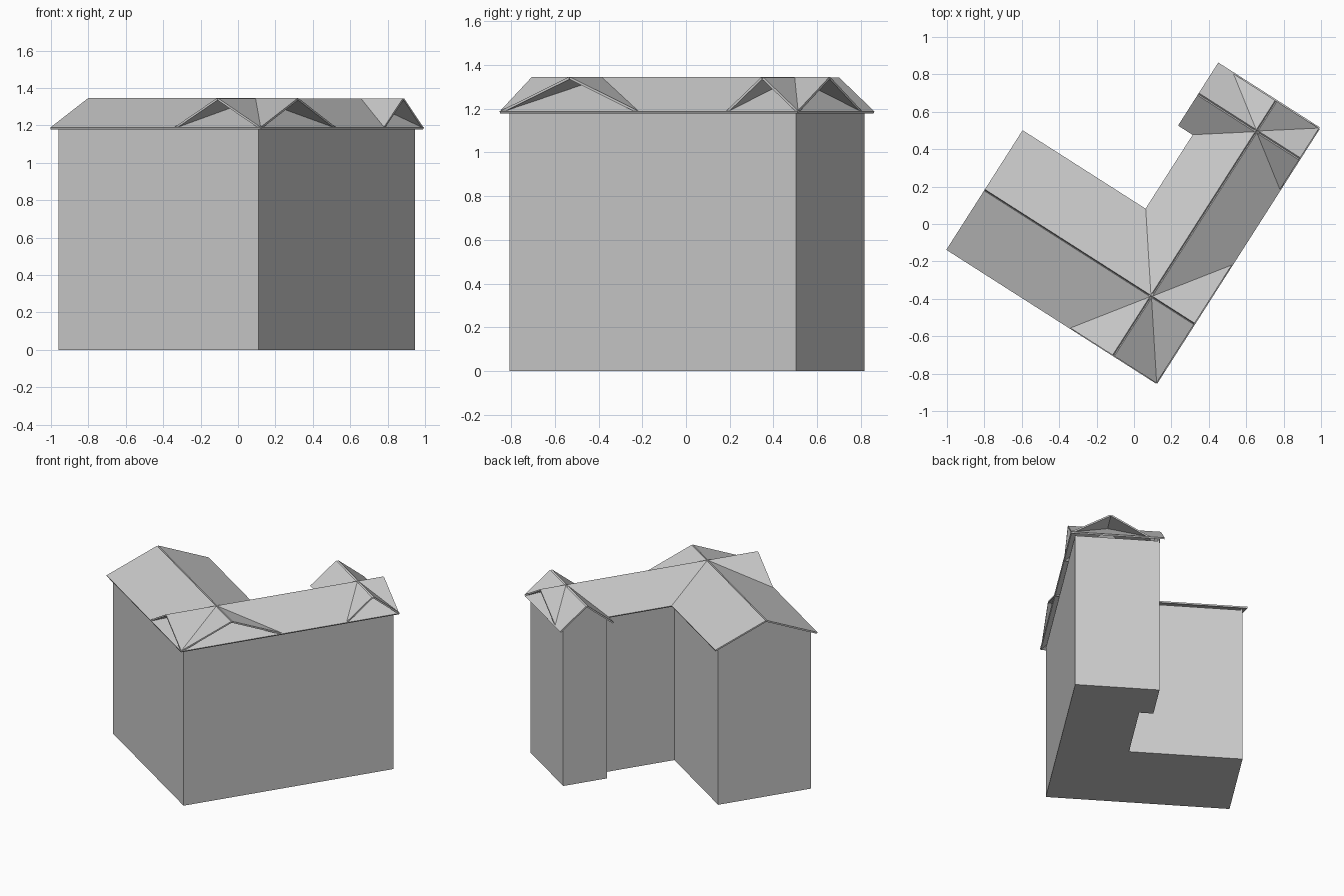
import bpy
from mathutils import Vector, Matrix

cube = bpy.data.objects.get("Cube")
if cube:
    bpy.data.objects.remove(cube, do_unlink=True)

# One plain grey for walls and roofs
grey = bpy.data.materials.new("light_grey")
grey.use_nodes = True
colour = (0.6, 0.6, 0.6, 1)
grey.diffuse_color = colour
grey.node_tree.nodes["Principled BSDF"].inputs["Base Color"].default_value = colour

# Plan frame: origin at the outer roof corner, a along the left wing, b along the right wing
A = Vector((-0.843, 0.538, 0))
B = Vector((0.538, 0.843, 0))
FRAME = Matrix((A, B, (0, 0, 1))).transposed().to_4x4()
FRAME.translation = (0.12, -0.85, 0)

EAVE, RIDGE, THICK, OVERHANG = 1.178, 1.335, 0.011, 0.03


def prism(name, outline, sweep):
    """Sweep a flat outline along a vector into a closed solid."""
    sweep = Vector(sweep)
    near = [Vector(p) for p in outline]
    n = len(near)
    verts = near + [p + sweep for p in near]
    faces = [tuple(range(n)), tuple(range(n, 2 * n))]
    faces += [(i, (i + 1) % n, n + (i + 1) % n, n + i) for i in range(n)]
    mesh = bpy.data.meshes.new(name)
    mesh.from_pydata([FRAME @ v for v in verts], [], faces)
    mesh.materials.append(grey)
    obj = bpy.data.objects.new(name, mesh)
    bpy.context.collection.objects.link(obj)
    import bmesh
    bm = bmesh.new()
    bm.from_mesh(mesh)
    bmesh.ops.recalc_face_normals(bm, faces=bm.faces)
    bm.to_mesh(mesh)
    bm.free()
    return obj


def gable_roof(name, low, high, along_a):
    """Two thin sloping slabs that meet at a ridge along the a or b direction."""
    run, across = (0, 1) if along_a else (1, 0)
    mid = (low[across] + high[across]) / 2
    for side, edge in (("near", low[across]), ("far", high[across])):
        slope = Vector((mid - edge, RIDGE - EAVE)).normalized()
        normal = Vector((-slope.y, slope.x)) * (1 if slope.x > 0 else -1) * THICK
        section = [(edge, EAVE), (mid, RIDGE)]
        section += [(mid + normal.x, RIDGE + normal.y), (edge + normal.x, EAVE + normal.y)]
        outline = []
        for c, z in section:
            p = [0, 0, z]
            p[run], p[across] = low[run], c
            outline.append(p)
        sweep = [0, 0, 0]
        sweep[run] = high[run] - low[run]
        prism(f"{name}_{side}_slope", outline, sweep)


def gable_wall(name, a, b0, b1):
    """Wall panel closing the free end of a roof that runs along a."""
    shoulder = EAVE + (RIDGE - EAVE) * OVERHANG * 2 / (b1 - b0)
    left, right = b0 + OVERHANG, b1 - OVERHANG
    prism(name, [(a, left, EAVE), (a, left, shoulder), (a, (b0 + b1) / 2, RIDGE),
                 (a, right, shoulder), (a, right, EAVE)], (-0.01, 0, 0))


# Roof plans
LEFT_LEN, LEFT_W = 1.33, 0.75
RIGHT_LEN, RIGHT_W = 1.615, 0.545
END_LEN, END_B = 0.643, 1.229

# Walls: a single block following the stepped plan
o = OVERHANG
plan = [(o, o), (LEFT_LEN - o, o), (LEFT_LEN - o, LEFT_W - o), (RIGHT_W - o, LEFT_W - o),
        (RIGHT_W - o, END_B + o), (END_LEN - o, END_B + o),
        (END_LEN - o, RIGHT_LEN - o), (o, RIGHT_LEN - o)]
prism("walls", [(a, b, 0) for a, b in plan], (0, 0, EAVE))

# Crossing gable roofs
gable_roof("left_wing_roof", (0, 0), (LEFT_LEN, LEFT_W), True)
gable_roof("right_wing_roof", (0, 0), (RIGHT_W, RIGHT_LEN), False)
gable_roof("end_wing_roof", (0, END_B), (END_LEN, RIGHT_LEN), True)

# Gable walls at the free ends
gable_wall("left_wing_gable", LEFT_LEN - o, 0, LEFT_W)
gable_wall("end_wing_gable", END_LEN - o, END_B, RIGHT_LEN)
